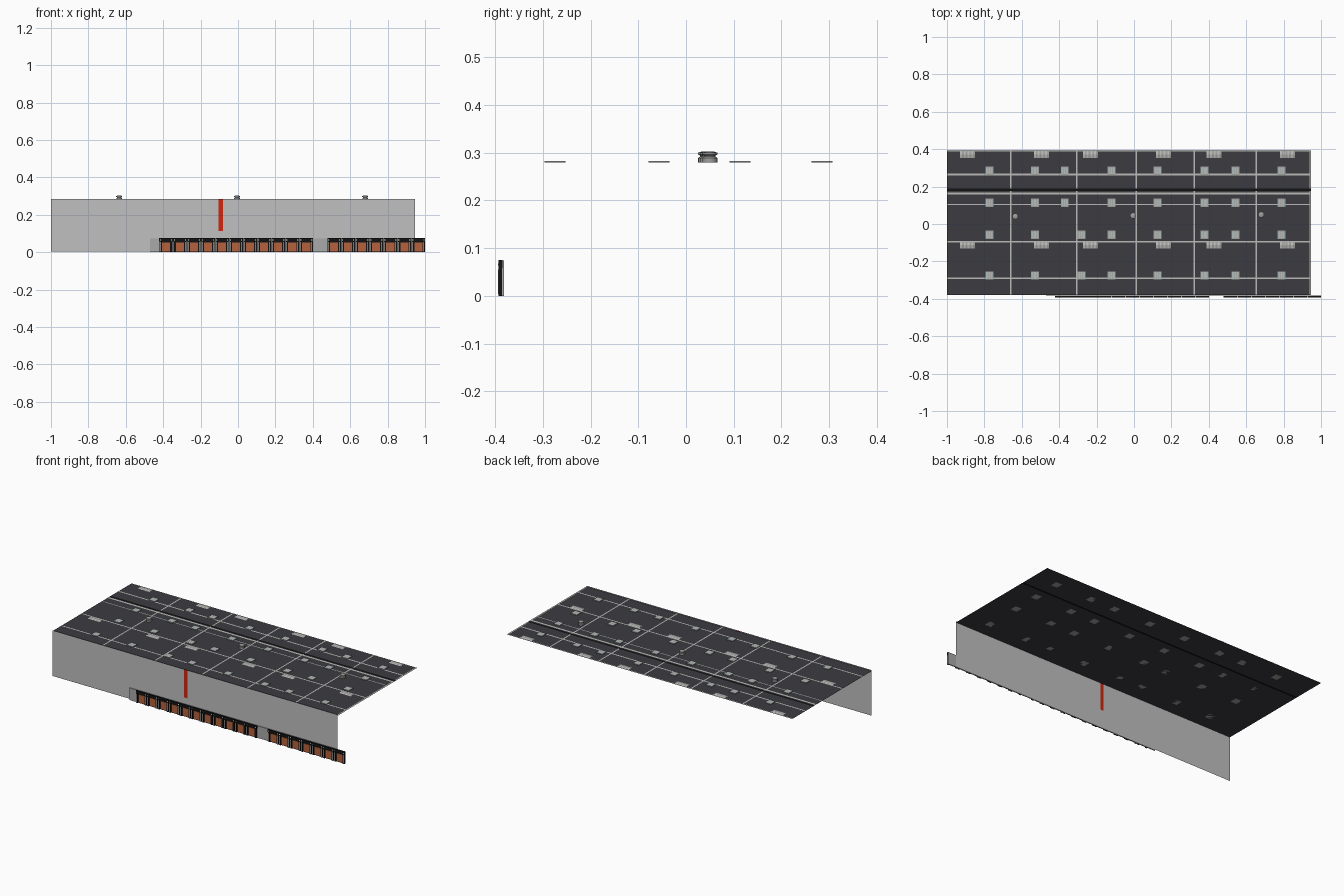
import bpy, bmesh, math
from mathutils import Matrix

if "Cube" in bpy.data.objects:
    bpy.data.objects.remove(bpy.data.objects["Cube"])

def mat(name, r, g, b):
    m = bpy.data.materials.new(name)
    m.diffuse_color = (r, g, b, 1)
    m.use_nodes = True
    m.node_tree.nodes["Principled BSDF"].inputs["Base Color"].default_value = m.diffuse_color
    return m

ROOF = mat("roof charcoal", 0.045, 0.043, 0.052)
WALL = mat("wall grey", 0.53, 0.53, 0.53)
RED = mat("sign red", 0.62, 0.02, 0.005)
LINE = mat("seam light grey", 0.50, 0.50, 0.48)
BLACK = mat("rubber black", 0.006, 0.006, 0.006)
DOOR = mat("door rust", 0.46, 0.12, 0.045)
GLASS = mat("skylight glass", 0.42, 0.52, 0.50)
PANEL = mat("dock panel grey", 0.40, 0.40, 0.40)
METAL = mat("vent metal", 0.35, 0.35, 0.34)
WHITE = mat("marker white", 0.8, 0.8, 0.78)

def finish(name, bm, *mats):
    me = bpy.data.meshes.new(name)
    bm.to_mesh(me)
    bm.free()
    for m in mats:
        me.materials.append(m)
    ob = bpy.data.objects.new(name, me)
    bpy.context.collection.objects.link(ob)
    return ob

def box(bm, x0, x1, y0, y1, z0, z1, mi=0):
    m = Matrix.Translation(((x0 + x1) / 2, (y0 + y1) / 2, (z0 + z1) / 2)) @ \
        Matrix.Diagonal((x1 - x0, y1 - y0, z1 - z0, 1))
    for v in bmesh.ops.create_cube(bm, size=1, matrix=m)["verts"]:
        for f in v.link_faces:
            f.material_index = mi

def quad(bm, pts, mi=0):
    f = bm.faces.new([bm.verts.new(p) for p in pts])
    f.material_index = mi

def flat(bm, x0, x1, y0, y1, z, mi=0):
    quad(bm, [(x0, y0, z), (x1, y0, z), (x1, y1, z), (x0, y1, z)], mi)

X0, X1, YF, YB, ZR, ZW = -1.0, 0.945, -0.379, 0.393, 0.279, 0.285

# roof: two decks meeting at a black drainage gap
bm = bmesh.new()
flat(bm, X0, X1, YF, 0.176, ZR)
flat(bm, X0, X1, 0.191, YB, ZR)
flat(bm, X0, X1, 0.176, 0.191, ZR, 1)
finish("roof_deck", bm, ROOF, BLACK)

# light seams, crossing ones at a hair's difference in height
bm = bmesh.new()
for y, w in ((0.389, 0.005), (0.265, 0.009), (0.163, 0.012), (0.104, 0.005), (-0.095, 0.008), (-0.290, 0.008)):
    flat(bm, X0, X1, y - w / 2, y + w / 2, ZR + 0.0006)
for x in (-0.66, -0.307, 0.013, 0.323, 0.653, 0.941):
    for a, b in ((YF, 0.176), (0.191, YB)):
        flat(bm, x - 0.004, x + 0.004, a, b, ZR + 0.0009)
finish("roof_seams", bm, LINE)

# front wall with the red upright sign as an inset face
bm = bmesh.new()
xs, zs = (X0, -0.103, -0.079, X1), (0.004, 0.112, ZW)
for i in range(3):
    for j in range(2):
        quad(bm, [(xs[i], YF, zs[j]), (xs[i + 1], YF, zs[j]),
                  (xs[i + 1], YF, zs[j + 1]), (xs[i], YF, zs[j + 1])], int(i == 1 and j == 1))
bmesh.ops.remove_doubles(bm, verts=bm.verts, dist=1e-5)
finish("front_wall", bm, WALL, RED)

# skylights: low frame with glass strips
bm = bmesh.new()
for y, third in ((0.285, -0.37), (0.113, -0.37), (-0.057, -0.28), (-0.275, -0.28)):
    for x in (-0.773, -0.53, third, -0.12, 0.126, 0.376, 0.542, 0.789):
        box(bm, x - 0.021, x + 0.021, y - 0.022, y + 0.022, ZR, ZR + 0.004, 0)
        for k in (-1, 0, 1):
            cx = x + k * 0.0125
            flat(bm, cx - 0.005, cx + 0.005, y - 0.018, y + 0.018, ZR + 0.0046, 1 if k else 2)
finish("skylights", bm, METAL, GLASS, LINE)

# ridge vents: shallow gabled panels with pale ribs
bm = bmesh.new()
for y in (0.372, -0.113):
    for x in (-0.89, -0.495, -0.233, 0.158, 0.427, 0.82):
        for i in range(8):
            a = x - 0.04 + i * 0.01
            for s in (-1, 1):
                pts = [(a, y + s * 0.018, ZR + 0.001), (a + 0.01, y + s * 0.018, ZR + 0.001),
                       (a + 0.01, y, ZR + 0.004), (a, y, ZR + 0.004)]
                quad(bm, pts if s < 0 else pts[::-1], i % 2)
bmesh.ops.remove_doubles(bm, verts=bm.verts, dist=1e-5)
finish("ridge_vents", bm, LINE, METAL)

# roof fans: waisted round turbines, lathed from a profile
prof = [(0.0155, 0), (0.0155, 0.010), (0.012, 0.0125), (0.012, 0.015),
        (0.016, 0.017), (0.016, 0.021), (0.008, 0.0235), (0, 0.0235)]
for n, (x, y) in enumerate(((-0.635, 0.041), (-0.005, 0.045), (0.68, 0.050))):
    bm = bmesh.new()
    vs = [bm.verts.new((r, 0, z)) for r, z in prof]
    es = [bm.edges.new(p) for p in zip(vs, vs[1:])]
    bmesh.ops.spin(bm, geom=vs + es, cent=(0, 0, 0), axis=(0, 0, 1), angle=2 * math.pi, steps=16)
    bmesh.ops.remove_doubles(bm, verts=bm.verts, dist=1e-5)
    bmesh.ops.recalc_face_normals(bm, faces=bm.faces)
    ob = finish(f"roof_fan_{n + 1}", bm, METAL)
    ob.location = (x, y, ZR)
    bpy.context.view_layer.objects.active = ob
    ob.select_set(True)
    bpy.ops.object.shade_smooth_by_angle(angle=math.radians(35))
    ob.select_set(False)

# dock backing panel
bm = bmesh.new()
box(bm, -0.47, 1.0, -0.386, -0.381, 0, 0.074)
finish("dock_panel", bm, PANEL)

# dock bays: black surround, rust door, white guide stripe and lamp
surround, doors, marks = bmesh.new(), bmesh.new(), bmesh.new()
bays = [-0.385 + 0.075 * i for i in range(11)] + [0.514 + 0.075 * i for i in range(7)]
for x in bays:
    for s in (-1, 1):
        c = x + s * 0.0295
        box(surround, c - 0.006, c + 0.006, -0.393, -0.385, 0, 0.058)
        box(marks, c - 0.0012, c + 0.0012, -0.3935, -0.392, 0.004, 0.055)
        box(marks, c - 0.003, c + 0.003, -0.3935, -0.392, 0.063, 0.068)
    box(surround, x - 0.0365, x + 0.0365, -0.393, -0.385, 0.058, 0.075)
    box(surround, x - 0.0235, x + 0.0235, -0.387, -0.385, 0, 0.058)
    box(doors, x - 0.0215, x + 0.0215, -0.389, -0.386, 0.004, 0.052)
finish("dock_surrounds", surround, BLACK)
finish("dock_doors", doors, DOOR)
finish("dock_markers", marks, WHITE)
